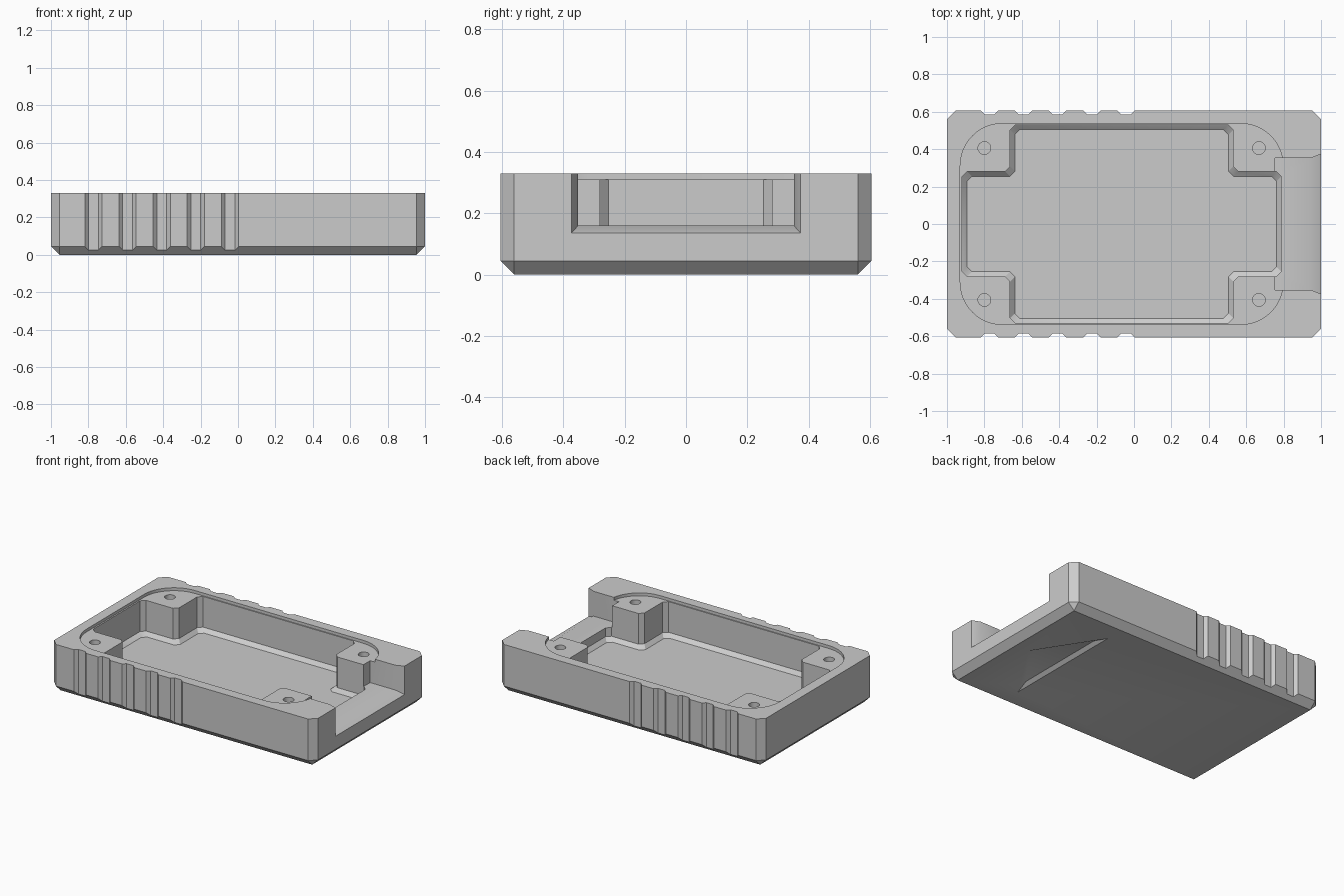
import bpy
import bmesh
from math import cos, sin, pi, radians
from mathutils import Vector

cube = bpy.data.objects.get("Cube")
if cube:
    bpy.data.objects.remove(cube, do_unlink=True)

CX = -0.066          # centre of the interior along x
TOP = 0.33

grey = bpy.data.materials.new("plain_grey")
grey.use_nodes = True
GREY = (0.6, 0.6, 0.6, 1)
grey.diffuse_color = GREY
grey.node_tree.nodes["Principled BSDF"].inputs["Base Color"].default_value = GREY


def to_object(bm, name):
    bmesh.ops.recalc_face_normals(bm, faces=bm.faces)
    mesh = bpy.data.meshes.new(name)
    bm.to_mesh(mesh)
    bm.free()
    mesh.materials.append(grey)
    obj = bpy.data.objects.new(name, mesh)
    bpy.context.collection.objects.link(obj)
    return obj


def loft(name, rings):
    """Closed solid through matching rings of 3D points."""
    bm = bmesh.new()
    loops = [[bm.verts.new(p) for p in ring] for ring in rings]
    for a, b in zip(loops, loops[1:]):
        for i in range(len(a)):
            j = (i + 1) % len(a)
            bm.faces.new((a[i], a[j], b[j], b[i]))
    bm.faces.new(loops[0])
    bm.faces.new(loops[-1])
    return to_object(bm, name)


def at_z(points, z):
    return [(p[0], p[1], z) for p in points]


def rect(a, b):
    return [(-a, -b), (a, -b), (a, b), (-a, b)]


def chamfer(points, c):
    """Replace each corner by two points at distance c from it."""
    out = []
    for i, p in enumerate(points):
        p = Vector(p)
        for q in (points[i - 1], points[(i + 1) % len(points)]):
            out.append(p + (Vector(q) - p).normalized() * c)
    return out


def cross(inset):
    """Plus-shaped pocket outline with small chamfered corners."""
    a, b, w, v = (d - inset for d in (0.853, 0.53, 0.596, 0.28))
    pts = [(a, -v), (a, v), (w, v), (w, b), (-w, b), (-w, v),
           (-a, v), (-a, -v), (-w, -v), (-w, -b), (w, -b), (w, -v)]
    return chamfer([(x + CX, y) for x, y in pts], 0.027)


def rounded_rect(a, b, r, steps=12):
    pts = []
    for k, (sx, sy) in enumerate([(1, 1), (-1, 1), (-1, -1), (1, -1)]):
        for i in range(steps + 1):
            t = (k + i / steps) * pi / 2
            pts.append((CX + sx * (a - r) + r * cos(t), sy * (b - r) + r * sin(t)))
    return pts


# Block with chamfered upright corners and lower edges
bm = bmesh.new()
edge = chamfer(rect(1, 0.606), 0.045)
for p in at_z(rect(0.955, 0.561), 0) + at_z(edge, 0.045) + at_z(edge, TOP):
    bm.verts.new(p)
bmesh.ops.convex_hull(bm, input=bm.verts)
bmesh.ops.dissolve_limit(bm, angle_limit=radians(1), verts=bm.verts, edges=bm.edges)
body = to_object(bm, "case_body")

cutters = []

# Shallow lid recess and the deep pocket between the corner posts
lip = rounded_rect(0.863, 0.537, 0.225)
cutters.append(loft("lid_recess_cutter", [at_z(lip, 0.31), at_z(lip, 0.4)]))
cutters.append(loft("pocket_cutter", [at_z(cross(0.025), 0.075),
                                      at_z(cross(0), 0.1), at_z(cross(0), 0.45)]))

# Flared cable opening in one end
opening = []
for x, y, z in [(0.755, 0.352, 0.16), (0.945, 0.352, 0.16),
                (1, 0.374, 0.135), (1.055, 0.396, 0.11)]:
    opening.append([(x, -y, z), (x, y, z), (x, y, 0.5), (x, -y, 0.5)])
cutters.append(loft("cable_opening_cutter", opening))

# Screw holes in the posts
for sx in (-1, 1):
    for sy in (-1, 1):
        ring = [(CX + sx * 0.734 + 0.034 * cos(t * pi / 12),
                 sy * 0.406 + 0.034 * sin(t * pi / 12)) for t in range(24)]
        cutters.append(loft("screw_hole_cutter", [at_z(ring, 0.12), at_z(ring, 0.42)]))

# Grip grooves along both long sides
for i in range(5):
    x = -0.773 + i * 0.1825
    for s in (-1, 1):
        groove = [(x - 0.066, s * 0.626), (x - 0.026, s * 0.586),
                  (x + 0.026, s * 0.586), (x + 0.066, s * 0.626)]
        cutters.append(loft("grip_groove_cutter", [at_z(groove, -0.1), at_z(groove, 0.5)]))

# Direction triangle sunk into the underside
arrow = [(0.575, -0.432), (0.852, 0), (0.575, 0.432)]
mid = Vector((0.675, 0))


def scaled(f):
    return [mid + (Vector(p) - mid) * f for p in arrow]


cutters.append(loft("arrow_cutter", [at_z(scaled(1.24), -0.02), at_z(scaled(1), 0),
                                     at_z(scaled(0.76), 0.02)]))

# Carve everything out of the block, then discard the cutters
for c in cutters:
    c.hide_render = True
    mod = body.modifiers.new(c.name, 'BOOLEAN')
    mod.operation = 'DIFFERENCE'
    mod.solver = 'EXACT'
    mod.object = c
bpy.context.view_layer.update()
carved = bpy.data.meshes.new_from_object(
    body.evaluated_get(bpy.context.evaluated_depsgraph_get()))
body.modifiers.clear()
body.data = carved
for c in cutters:
    bpy.data.objects.remove(c, do_unlink=True)

bpy.ops.object.select_all(action='DESELECT')
body.select_set(True)
bpy.context.view_layer.objects.active = body
bpy.ops.object.shade_smooth_by_angle(angle=radians(30))
